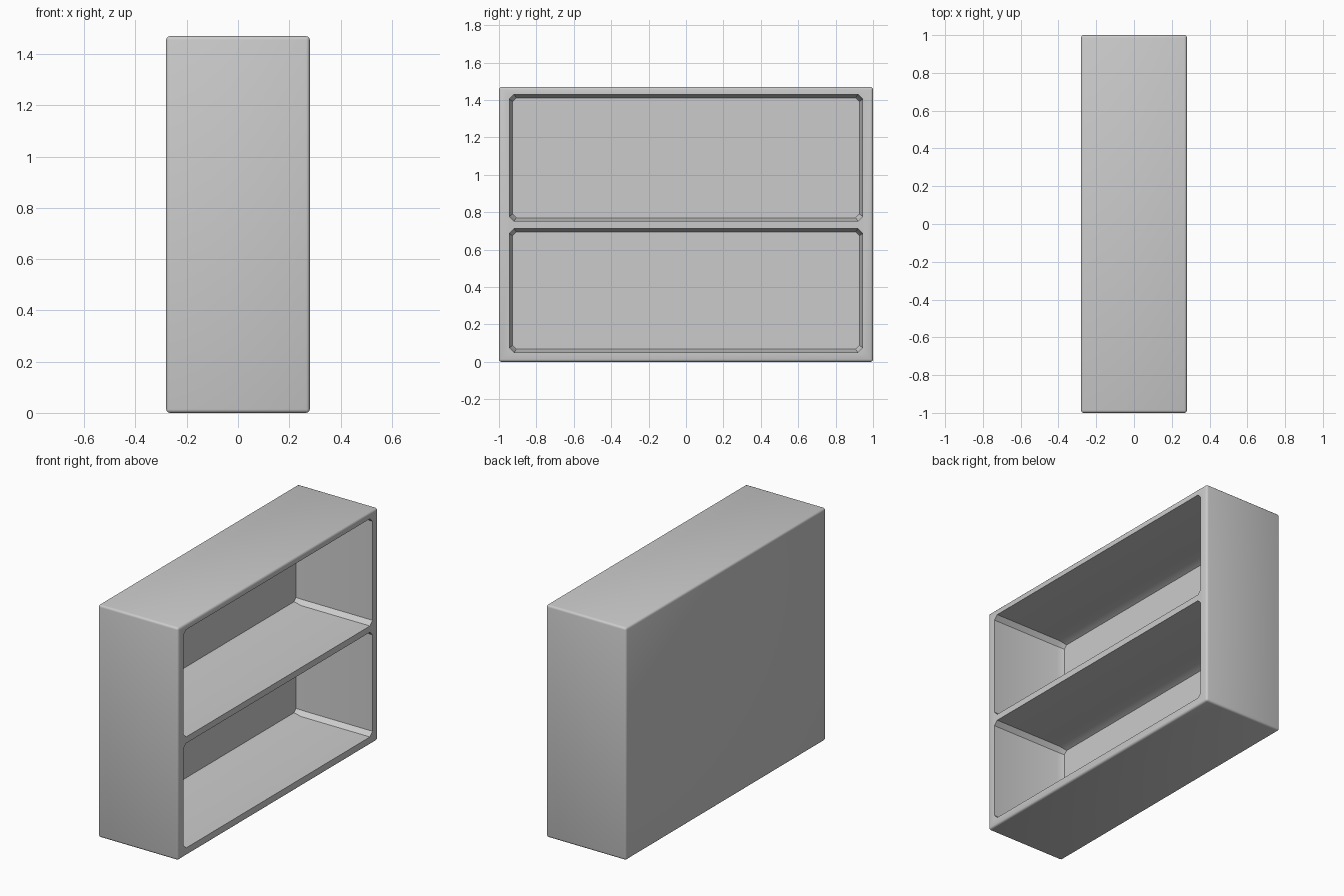
import bpy, bmesh

if "Cube" in bpy.data.objects:
    bpy.data.objects.remove(bpy.data.objects["Cube"])

DEPTH, WIDTH, HEIGHT = 0.56, 2.0, 1.47


def make_object(name, bm):
    bmesh.ops.recalc_face_normals(bm, faces=bm.faces)
    mesh = bpy.data.meshes.new(name)
    bm.to_mesh(mesh)
    bm.free()
    obj = bpy.data.objects.new(name, mesh)
    bpy.context.collection.objects.link(obj)
    return obj


def opening_loop(bm, x, y0, y1, z0, z1, c):
    # rectangle with clipped corners
    pts = [(y0 + c, z0), (y1 - c, z0), (y1, z0 + c), (y1, z1 - c),
           (y1 - c, z1), (y0 + c, z1), (y0, z1 - c), (y0, z0 + c)]
    return [bm.verts.new((x, y, z)) for y, z in pts]


def compartment_cutter(name, z0, z1):
    bm = bmesh.new()
    y0, y1, s = -0.945, 0.945, 0.018
    loops = [opening_loop(bm, 0.40, y0, y1, z0, z1, 0.026),
             opening_loop(bm, -0.20, y0, y1, z0, z1, 0.026),
             opening_loop(bm, -0.243, y0 + s, y1 - s, z0 + s, z1 - s, 0.02)]
    for a, b in zip(loops, loops[1:]):
        for i in range(8):
            j = (i + 1) % 8
            bm.faces.new((a[i], a[j], b[j], b[i]))
    bm.faces.new(loops[0])
    bm.faces.new(loops[-1])
    obj = make_object(name, bm)
    obj.hide_render = True
    return obj


# Outer case with softly rounded edges
bm = bmesh.new()
bmesh.ops.create_cube(bm, size=1)
bmesh.ops.scale(bm, vec=(DEPTH, WIDTH, HEIGHT), verts=bm.verts)
bmesh.ops.translate(bm, vec=(0, 0, HEIGHT / 2), verts=bm.verts)
bmesh.ops.bevel(bm, geom=bm.edges[:], offset=0.014, segments=3,
                profile=0.5, affect='EDGES')
case = make_object("bookcase", bm)

# Two open compartments, leaving the middle shelf and the back panel
cutters = [compartment_cutter("lower_compartment_cutter", 0.05, 0.712),
           compartment_cutter("upper_compartment_cutter", 0.752, 1.43)]
bpy.context.view_layer.objects.active = case
case.select_set(True)
for cutter in cutters:
    mod = case.modifiers.new("compartment", 'BOOLEAN')
    mod.operation = 'DIFFERENCE'
    mod.solver = 'EXACT'
    mod.object = cutter
    bpy.ops.object.modifier_apply(modifier=mod.name)
    bpy.data.objects.remove(cutter)

bpy.ops.object.select_all(action='DESELECT')
case.select_set(True)
bpy.ops.object.shade_smooth_by_angle(angle=0.55)
